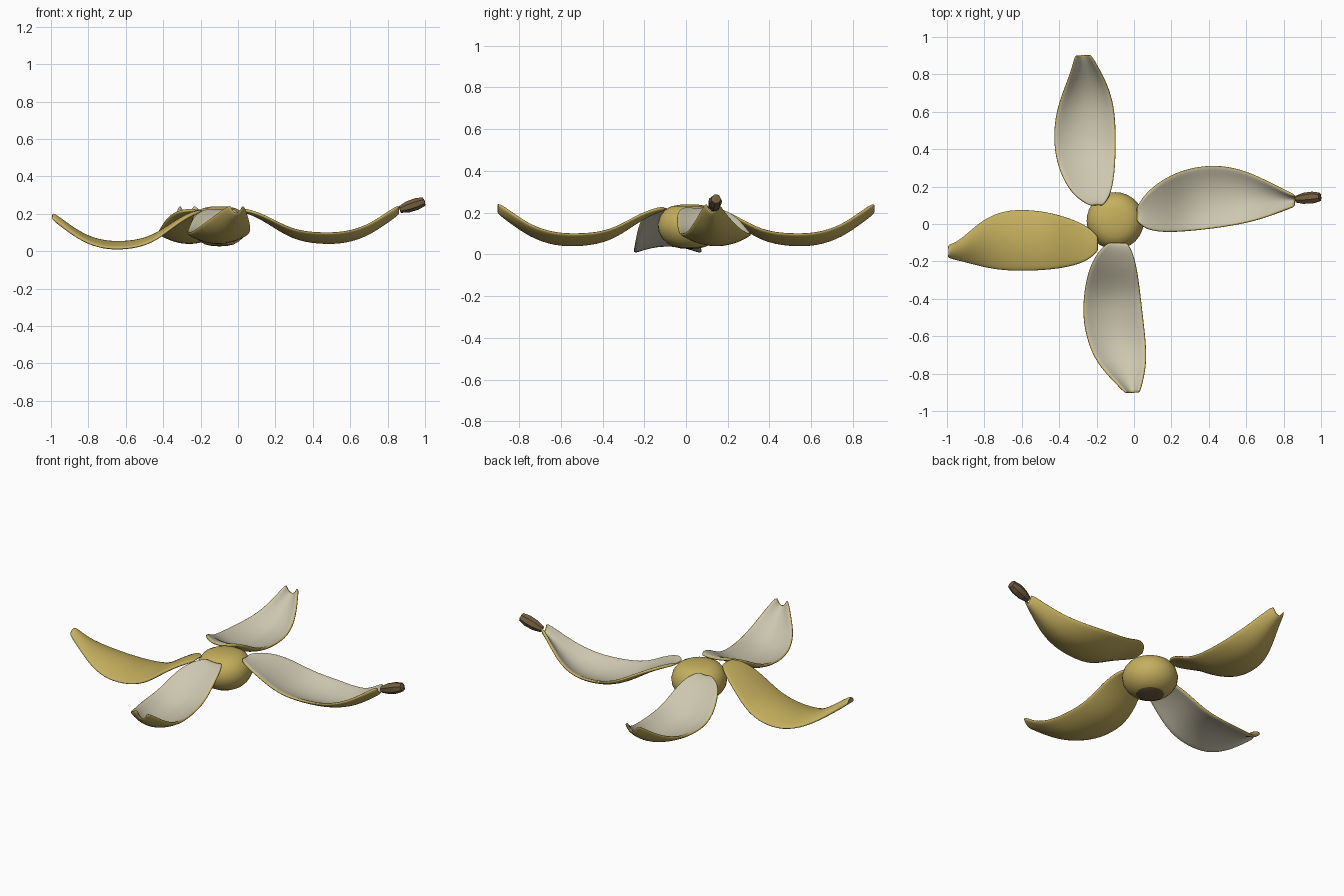
import bpy, bmesh, math
from mathutils import Vector

if "Cube" in bpy.data.objects:
    bpy.data.objects.remove(bpy.data.objects["Cube"])


def material(name, rgb):
    m = bpy.data.materials.new(name)
    m.diffuse_color = (*rgb, 1)
    m.use_nodes = True
    m.node_tree.nodes["Principled BSDF"].inputs["Base Color"].default_value = m.diffuse_color
    return m


YELLOW = material("peel yellow", (0.56, 0.43, 0.11))
CREAM = material("inner cream", (0.61, 0.57, 0.43))
BROWN = material("stem brown", (0.17, 0.11, 0.05))


def finish(bm, name, mats, smooth=True):
    me = bpy.data.meshes.new(name)
    for f in bm.faces:
        f.smooth = smooth
    bm.to_mesh(me)
    bm.free()
    for m in mats:
        me.materials.append(m)
    ob = bpy.data.objects.new(name, me)
    bpy.context.collection.objects.link(ob)
    return ob


# Shared lengthwise shape: station along the strip, height, edge curl
STATIONS = [0, .06, .18, .33, .5, .66, .8, .92, 1]
HEIGHT = [.226, .217, .165, .077, .053, .056, .096, .165, .213]
CURL = [.005, .01, .025, .042, .052, .052, .048, .045, .042]
THICK = 0.018
ACROSS = 8


def peel_strip(name, along_x, start, end, low, high, flipped=False):
    """Cupped strip; low/high are the side edges at each station."""
    bm = bmesh.new()
    sign = -1 if flipped else 1
    rows = []
    for s, z, c, a, b in zip(STATIONS, HEIGHT, CURL, low, high):
        u = start + (end - start) * s
        row = []
        for i in range(ACROSS + 1):
            t = 2 * i / ACROSS - 1
            v = (a + b) / 2 + (b - a) / 2 * t
            if flipped:
                h = z - THICK - 0.65 * c * t * t
            else:
                h = z + c * t * t
            row.append(bm.verts.new((u, v, h) if along_x else (v, u, h)))
        rows.append(row)
    for r, q in zip(rows, rows[1:]):
        for i in range(ACROSS):
            f = bm.faces.new((r[i], r[i + 1], q[i + 1], q[i]))
            f.normal_update()
            if f.normal.z * sign < 0:
                f.normal_flip()
    ob = finish(bm, name, [CREAM, YELLOW])
    # Yellow outer skin and rim grow away from the cream side
    sol = ob.modifiers.new("skin", 'SOLIDIFY')
    sol.thickness = THICK
    sol.offset = -1
    sol.material_offset = 1
    sol.material_offset_rim = 1
    sub = ob.modifiers.new("round", 'SUBSURF')
    sub.levels = sub.render_levels = 2
    return ob


peel_strip("right_peel", True, .015, .858,
           [.02, -.03, -.045, -.037, -.02, .003, .035, .077, .105],
           [.08, .165, .245, .298, .315, .29, .235, .178, .145])
peel_strip("back_peel", False, .10, .9,
           [-.23, -.315, -.38, -.42, -.428, -.405, -.36, -.322, -.305],
           [-.17, -.13, -.108, -.10, -.10, -.11, -.145, -.2, -.24])
peel_strip("front_peel", False, -.10, -.9,
           [-.13, -.19, -.24, -.265, -.272, -.245, -.195, -.1, -.035],
           [-.04, -.01, .015, .03, .045, .06, .063, .042, .02])
peel_strip("left_peel", True, -.19, -1.0,
           [-.14, -.195, -.228, -.245, -.25, -.245, -.22, -.19, -.172],
           [-.07, -.015, .03, .063, .078, .065, .0, -.10, -.122], flipped=True)


def lathe(bm, profile, sides):
    """Closed surface of revolution around z; first and last points are poles."""
    rings = [[bm.verts.new((r * math.cos(2 * math.pi * k / sides),
                            r * math.sin(2 * math.pi * k / sides), z))
              for k in range(sides)] for r, z in profile[1:-1]]
    top = bm.verts.new((0, 0, profile[0][1]))
    bottom = bm.verts.new((0, 0, profile[-1][1]))
    for k in range(sides):
        n = (k + 1) % sides
        bm.faces.new((top, rings[0][k], rings[0][n]))
        bm.faces.new((bottom, rings[-1][n], rings[-1][k]))
        for a, b in zip(rings, rings[1:]):
            bm.faces.new((a[k], b[k], b[n], a[n]))
    bmesh.ops.recalc_face_normals(bm, faces=bm.faces)


# Rounded base knob, with a brown blossom end underneath
bm = bmesh.new()
lathe(bm, [(0, .24), (.045, .238), (.085, .231), (.118, .214), (.142, .183),
           (.153, .145), (.148, .108), (.13, .076), (.105, .052),
           (.076, .036), (.04, .028), (0, .026)], 32)
for f in bm.faces:
    if f.calc_center_median().z < .036:
        f.material_index = 1
knob = finish(bm, "base_knob", [YELLOW, BROWN])
knob.location = (-.1, .017, 0)

# Faceted stem beyond the right strip
bm = bmesh.new()
lathe(bm, [(0, 0), (.019, .002), (.031, .045), (.033, .095), (.024, .138),
           (0, .143)], 7)
stem = finish(bm, "stem", [BROWN], smooth=False)
stem.location = (.864, .132, .222)
stem.rotation_mode = 'QUATERNION'
stem.rotation_quaternion = Vector((.13, .012, .044)).to_track_quat('Z', 'Y')
